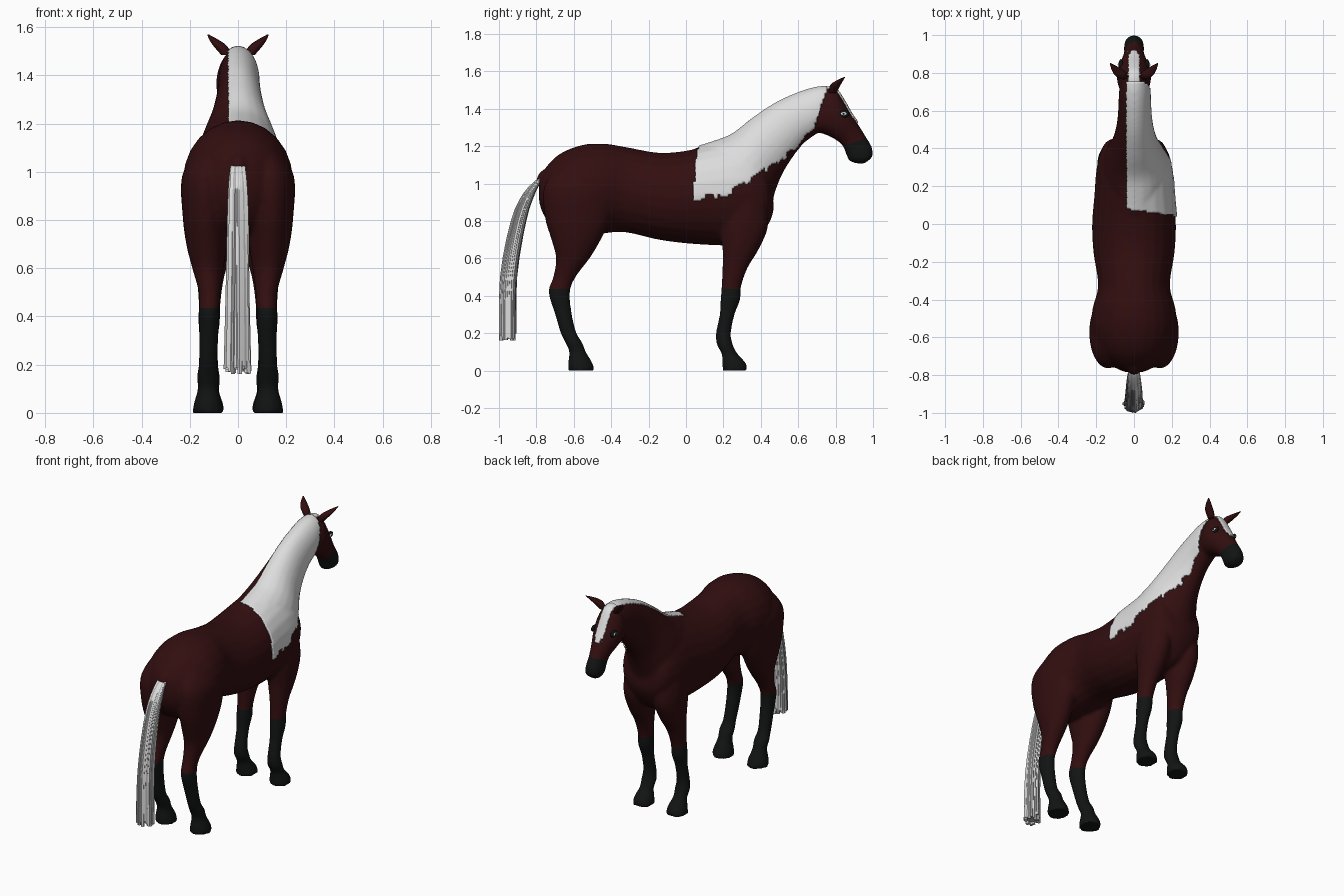
import bpy, bmesh, math, random
from mathutils import Vector

random.seed(4)
if "Cube" in bpy.data.objects:
    bpy.data.objects.remove(bpy.data.objects["Cube"])


def material(name, *rgb):
    mat = bpy.data.materials.new(name)
    mat.use_nodes = True
    mat.diffuse_color = (*rgb, 1)
    mat.node_tree.nodes["Principled BSDF"].inputs["Base Color"].default_value = (*rgb, 1)
    return mat


coat = material("bay coat", 0.032, 0.0045, 0.005)
black = material("black points", 0.006, 0.007, 0.007)
pale = material("pale hair", 0.72, 0.72, 0.72)
grey = material("grey hair", 0.45, 0.45, 0.45)
eye_white = material("eye white", 0.7, 0.75, 0.78)


def loft(bm, rings, sides=24, steps=4, mat=0):
    """Closed skin over rings (x, y1, z1, y2, z2, half_width), smoothly interpolated."""
    pts = [Vector(r) for r in rings]
    path = []
    for i in range(len(pts) - 1):
        a, b, c, d = pts[max(i - 1, 0)], pts[i], pts[i + 1], pts[min(i + 2, len(pts) - 1)]
        for s in range(steps):
            t = s / steps
            path.append(b + (c - a) * (t / 2) + (a * 2 - b * 5 + c * 4 - d) * (t * t / 2)
                        + (b * 3 - a - c * 3 + d) * (t ** 3 / 2))
    path.append(pts[-1])
    loops = []
    for x, y1, z1, y2, z2, w in path:
        mid = Vector((x, (y1 + y2) / 2, (z1 + z2) / 2))
        up = Vector((0, (y1 - y2) / 2, (z1 - z2) / 2))
        side = Vector((max(w, 0.002), 0, 0))
        angles = [math.tau * k / sides for k in range(sides)]
        loops.append([bm.verts.new(mid + up * math.cos(a) + side * math.sin(a)) for a in angles])
    faces = [bm.faces.new(loops[0]), bm.faces.new(loops[-1])]
    for lo, hi in zip(loops, loops[1:]):
        for k in range(sides):
            n = (k + 1) % sides
            faces.append(bm.faces.new((lo[k], lo[n], hi[n], hi[k])))
    for f in faces:
        f.material_index = mat


def finish(name, bm, mats, angle=50):
    bmesh.ops.recalc_face_normals(bm, faces=bm.faces)
    mesh = bpy.data.meshes.new(name)
    bm.to_mesh(mesh)
    bm.free()
    obj = bpy.data.objects.new(name, mesh)
    bpy.context.collection.objects.link(obj)
    for m in mats:
        mesh.materials.append(m)
    bpy.ops.object.select_all(action="DESELECT")
    obj.select_set(True)
    bpy.context.view_layer.objects.active = obj
    bpy.ops.object.shade_smooth_by_angle(angle=math.radians(angle))
    return obj


def mirrored(rings, sign):
    return [(r[0] * sign, *r[1:]) for r in rings]


def leg(rows):
    return [(x, front, z, back, z, w) for z, back, front, x, w in rows]


# Barrel, neck and head: crest point, underside point, half width
barrel = [(-.785, 1.0, -.785, .9, .04), (-.76, 1.07, -.76, .83, .1), (-.68, 1.155, -.7, .76, .18),
          (-.56, 1.205, -.58, .72, .225), (-.44, 1.213, -.46, .73, .22), (-.32, 1.195, -.33, .74, .19),
          (-.15, 1.165, -.15, .7, .215), (0, 1.175, 0, .68, .222), (.15, 1.21, .15, .67, .21),
          (.28, 1.23, .28, .67, .2), (.37, 1.2, .38, .7, .18), (.43, 1.1, .45, .8, .14),
          (.455, 1.0, .47, .87, .05)]
neck = [(.05, 1.19, .4, .75, .15), (.15, 1.22, .455, .86, .17), (.25, 1.26, .475, .95, .155),
        (.36, 1.345, .515, 1.05, .115), (.48, 1.425, .57, 1.14, .092), (.6, 1.48, .63, 1.215, .083),
        (.7, 1.51, .69, 1.26, .08), (.77, 1.515, .74, 1.3, .07)]
head = [(.74, 1.515, .685, 1.31, .06), (.8, 1.505, .685, 1.28, .085), (.84, 1.45, .735, 1.265, .09),
        (.88, 1.38, .79, 1.24, .08), (.925, 1.31, .835, 1.205, .06), (.965, 1.245, .855, 1.16, .052),
        (.992, 1.2, .875, 1.12, .053), (.999, 1.16, .93, 1.105, .045), (.996, 1.14, .96, 1.11, .02)]

# Legs: height, back, front, side offset, half width
front_leg = leg([(0, .195, .33, .12, .064), (.04, .195, .32, .12, .058), (.09, .19, .275, .12, .042),
                 (.14, .165, .25, .12, .046), (.2, .16, .24, .12, .038), (.3, .18, .26, .12, .037),
                 (.38, .185, .29, .12, .045), (.45, .19, .295, .118, .045), (.55, .195, .33, .115, .055),
                 (.65, .195, .39, .11, .075), (.78, .18, .44, .105, .09), (.95, .2, .42, .1, .09)])
hind_leg = leg([(0, -.63, -.49, .125, .064), (.04, -.63, -.5, .125, .058), (.1, -.625, -.535, .125, .042),
                (.15, -.645, -.555, .125, .046), (.2, -.67, -.585, .125, .038), (.3, -.7, -.61, .122, .04),
                (.42, -.735, -.62, .12, .042), (.5, -.71, -.59, .118, .045), (.6, -.695, -.515, .125, .065),
                (.7, -.72, -.455, .13, .085), (.82, -.755, -.4, .135, .095), (.98, -.76, -.38, .135, .098),
                (1.1, -.68, -.42, .11, .06)])
dock = [(0, -.73, 1.09, -.73, 1.0, .04), (0, -.775, 1.065, -.765, .99, .035), (0, -.8, 1.03, -.79, 1.0, .02)]

bm = bmesh.new()
for part in (barrel, neck, head):
    loft(bm, [(0, *r) for r in part])
loft(bm, dock)
for sign in (1, -1):
    loft(bm, mirrored(front_leg, sign))
    loft(bm, mirrored(hind_leg, sign))
body = finish("body", bm, [coat, black])

# Fuse the parts into one skin
remesh = body.modifiers.new("fuse", "REMESH")
remesh.mode = "VOXEL"
remesh.voxel_size = 0.011
soften = body.modifiers.new("soften", "SMOOTH")
soften.factor = 0.5
soften.iterations = 4
bpy.context.view_layer.update()
bm = bmesh.new()
bm.from_object(body, bpy.context.evaluated_depsgraph_get())
body.modifiers.clear()


# Cut clean borders for the stockings and the muzzle, then colour them
def cut(co, no, test):
    faces = [f for f in bm.faces if test(f.calc_center_median())]
    geom = {g for f in faces for g in (f, *f.edges, *f.verts)}
    bmesh.ops.bisect_plane(bm, geom=list(geom), plane_co=co, plane_no=no)


stocking_top, muzzle_top, muzzle_normal = .435, Vector((0, .855, 1.205)), Vector((0, .35, -1))
cut((0, 0, stocking_top), (0, 0, 1), lambda c: c.z < .6)
cut(muzzle_top, muzzle_normal, lambda c: c.y > .8)
for f in bm.faces:
    c = f.calc_center_median()
    muzzle = c.y > .845 and (c - muzzle_top).dot(muzzle_normal) > 0
    f.material_index = int(c.z < stocking_top or muzzle)
    f.smooth = True
bm.normal_update()
bm.to_mesh(body.data)

# Mane and forelock: thin shells lifted from the skin, with ragged ends
hem = [(0, .91), (.17, .935), (.25, .96), (.4, 1.06), (.5, 1.13), (.62, 1.215), (.8, 1.36)]
ragged = [random.uniform(-.02, .015) for _ in range(60)]


def hem_height(y):
    for (a, za), (b, zb) in zip(hem, hem[1:]):
        if y <= b:
            return za + (zb - za) * (y - a) / (b - a) + ragged[int(y * 60) % 60]
    return 9


def in_mane(c, n):
    if c.y < .075 - .15 * c.x or c.y > .67 + .35 * (c.z - 1.26):
        return False
    return c.z > hem_height(c.y) and c.x > -.037 and (n.z > -.5 if c.x > .03 else n.z > .2)


def in_forelock(c, n):
    end = 1.335 + ragged[int(c.x * 300) % 60]
    return abs(c.x) < .03 and c.y > .74 and c.z > end and n.y + n.z > .4


def hair_shell(name, rule, lift):
    shell = bm.copy()
    shell.normal_update()
    drop = [f for f in shell.faces if not rule(f.calc_center_median(), f.normal)]
    bmesh.ops.delete(shell, geom=drop, context="FACES")
    shell.normal_update()
    for v, n in [(v, v.normal.copy()) for v in shell.verts]:
        v.co += n * lift
    obj = finish(name, shell, [pale])
    thick = obj.modifiers.new("thickness", "SOLIDIFY")
    thick.thickness = lift
    for p in obj.data.polygons:
        p.material_index = 0


hair_shell("mane", in_mane, .009)
hair_shell("forelock", in_forelock, .007)
bm.free()

# Tail: a core wrapped in loose locks; height, centre, half depth, half width
tail_line = [(1.03, -.775, .01, .028), (.95, -.835, .028, .035), (.8, -.893, .038, .04),
             (.5, -.946, .042, .046), (.18, -.952, .043, .055)]
tail = bmesh.new()
loft(tail, [(0, y + d * .8, z, y - d * .8, z, w * .8) for z, y, d, w in tail_line], 14, mat=1)
locks = 22
for i in range(locks):
    a = math.tau * i / locks
    drop, reach = random.uniform(-.02, .02), random.uniform(.75, .9)
    rings = []
    for z, y, d, w in tail_line:
        thick = .004 + d * random.uniform(.12, .2)
        yc, zc = y + math.sin(a) * d * reach, z + (drop if z < .3 else 0)
        rings.append((math.cos(a) * w * reach, yc + thick, zc, yc - thick, zc, thick))
    loft(tail, rings, 6, 3, mat=int(i % 4 == 3))
finish("tail", tail, [pale, grey])

# Ears and eyes
ear = [(.05, .805, 1.485, .765, 1.485, .02), (.072, .82, 1.515, .77, 1.525, .028),
       (.1, .837, 1.545, .803, 1.55, .019), (.125, .852, 1.57, .846, 1.57, .003)]


def ball(name, centre, size, mat):
    b = bmesh.new()
    bmesh.ops.create_uvsphere(b, u_segments=16, v_segments=10, radius=1)
    obj = finish(name, b, [mat], 60)
    obj.location, obj.scale = centre, size


for sign, label in ((1, "left"), (-1, "right")):
    b = bmesh.new()
    loft(b, mirrored(ear, sign), 12)
    finish(label + "_ear", b, [coat])
    hit, spot, _, _ = body.ray_cast(Vector((sign, .843, 1.373)), Vector((-sign, 0, 0)))
    if not hit:
        spot = Vector((sign * .07, .843, 1.373))
    out = Vector((sign, 0, 0))
    ball(label + "_eyelid", spot, (.012, .03, .021), black)
    ball(label + "_eye", spot + out * .007, (.008, .017, .01), eye_white)
    ball(label + "_pupil", spot + out * .012, (.005, .006, .006), black)
